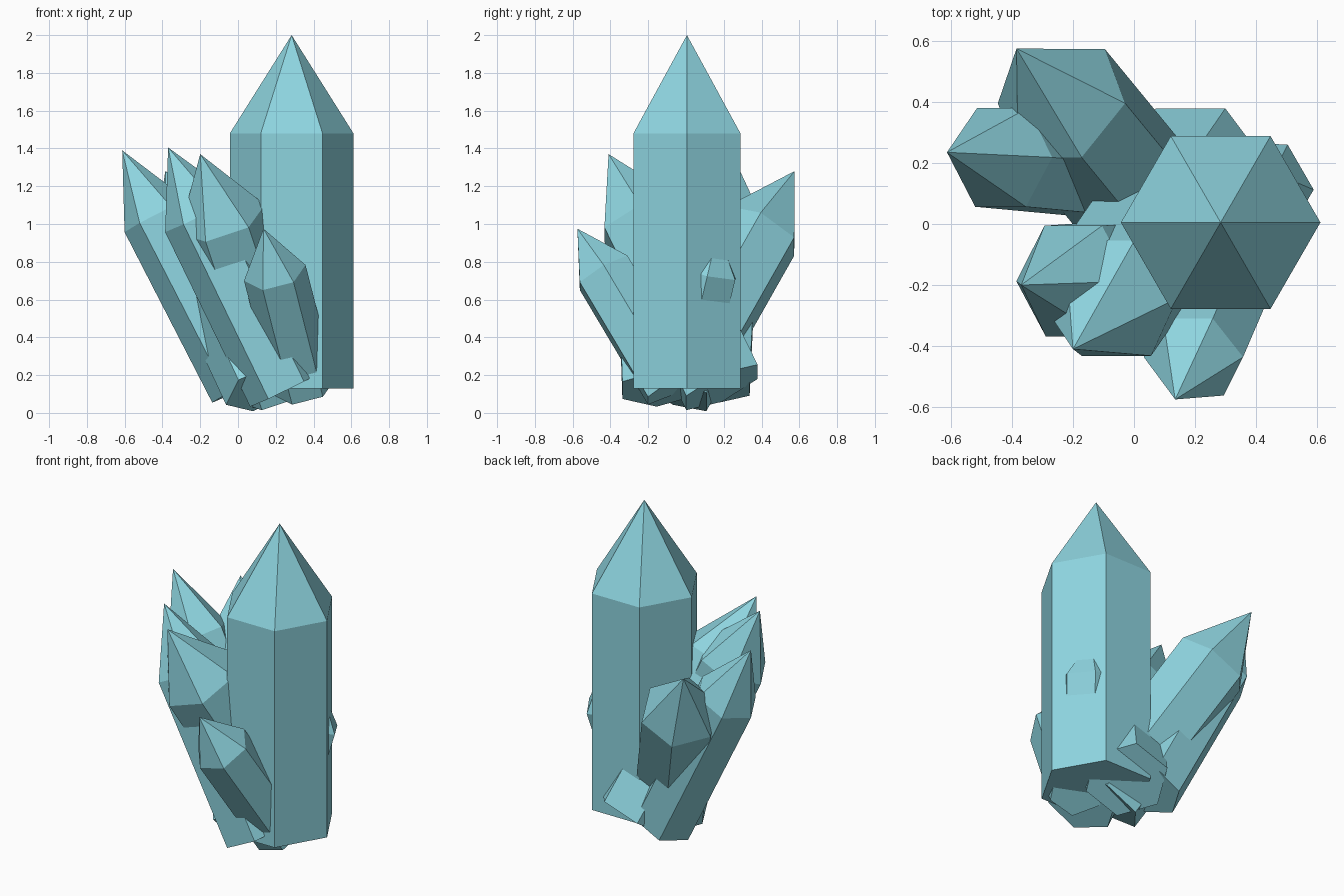
import bpy
import bmesh
import math
from mathutils import Vector, Matrix

default = bpy.data.objects.get("Cube")
if default:
    bpy.data.objects.remove(default, do_unlink=True)

# One pale teal for the whole cluster
teal = bpy.data.materials.new("pale_teal")
teal.use_nodes = True
colour = (0.27, 0.66, 0.74, 1)
teal.diffuse_color = colour
teal.node_tree.nodes["Principled BSDF"].inputs["Base Color"].default_value = colour

TIP_SHARE = 0.278  # part of each crystal's length taken by its point


def crystal(name, base, tip, radius, lean=(0, 1, 0)):
    """Six-sided prism with a pointed end; two of its sides face along lean."""
    base, tip = Vector(base), Vector(tip)
    length = (tip - base).length
    up = (tip - base).normalized()
    side = Vector(lean).cross(up).normalized()
    frame = Matrix((side, up.cross(side), up)).transposed()

    def ring(z):
        return [bm.verts.new(base + frame @ Vector((
            radius * math.cos(i * math.pi / 3),
            radius * math.sin(i * math.pi / 3), z))) for i in range(6)]

    bm = bmesh.new()
    low = ring(0)
    high = ring(length * (1 - TIP_SHARE))
    apex = bm.verts.new(tip)
    bm.faces.new(low[::-1])
    for i in range(6):
        j = (i + 1) % 6
        bm.faces.new((low[i], low[j], high[j], high[i]))
        bm.faces.new((high[i], high[j], apex))
    mesh = bpy.data.meshes.new(name)
    bm.to_mesh(mesh)
    bm.free()
    mesh.materials.append(teal)
    obj = bpy.data.objects.new(name, mesh)
    bpy.context.collection.objects.link(obj)
    return obj


# Tall upright crystal
crystal("main_crystal", (0.284, 0.005, 0.13), (0.284, 0.005, 2), 0.327)

# Leaning crystals that cross near the foot of the cluster
crystal("front_right_crystal", (0.213, 0.19, 0.135), (-0.2, -0.41, 1.37), 0.24)
crystal("right_crystal", (0.253, -0.155, 0.125), (-0.37, -0.2, 1.405), 0.21)
crystal("outer_right_crystal", (0.03, 0.175, 0.14), (-0.613, 0.235, 1.39), 0.187)
crystal("back_right_crystal", (0.145, -0.07, 0.14), (-0.385, 0.575, 1.28), 0.23)
crystal("short_front_crystal", (0.35, -0.075, 0.135), (0.135, -0.575, 0.975), 0.168)

# Small crystal mostly swallowed by the main one
crystal("hidden_left_crystal", (0.32, -0.01, 0.215), (0.458, 0.168, 0.96), 0.172,
        lean=(0.866, 0.5, 0))
